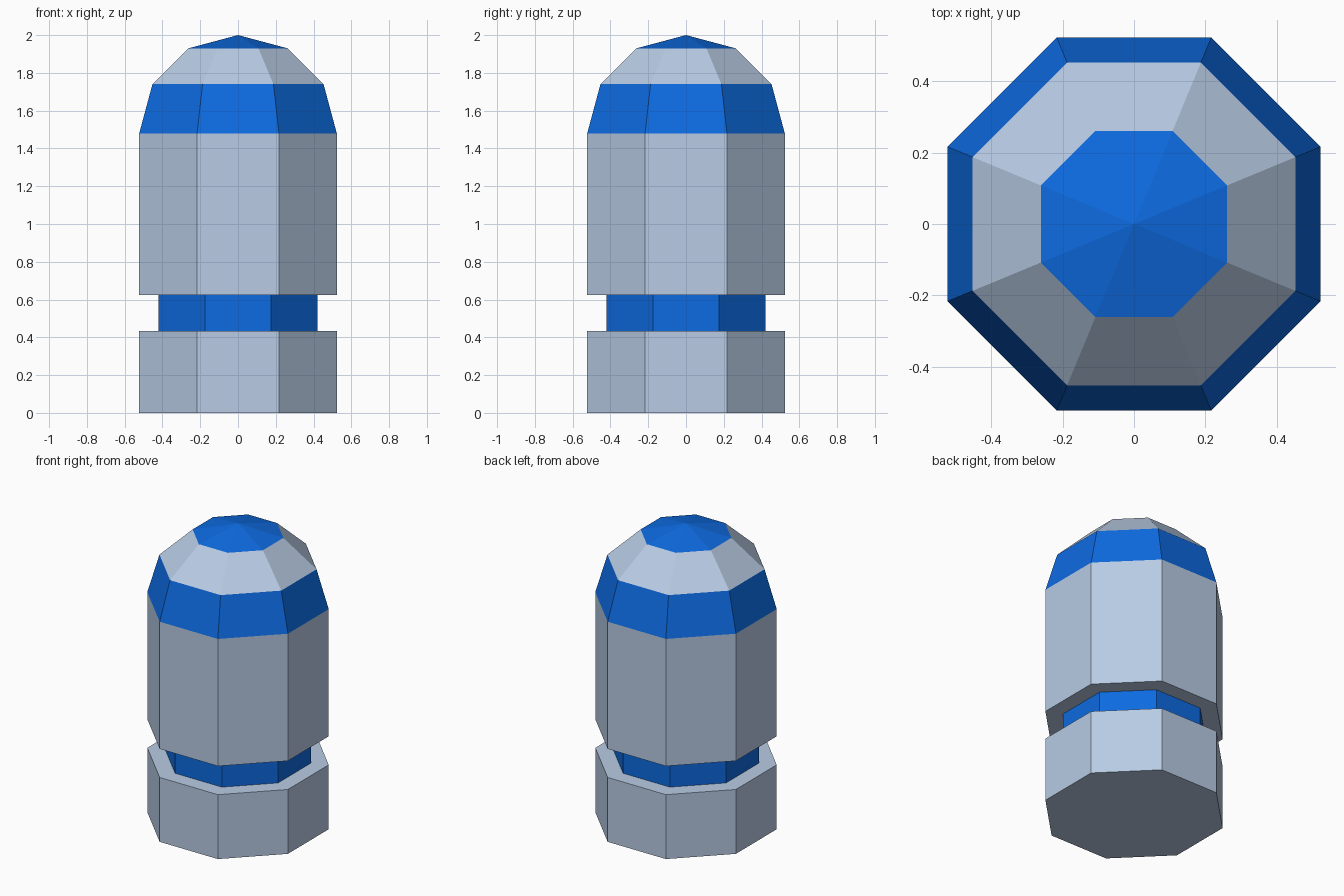
import bpy, bmesh
from math import sin, cos, pi, radians

if "Cube" in bpy.data.objects:
    bpy.data.objects.remove(bpy.data.objects["Cube"])

SIDES = 8
FLAT = 0.523                      # half width across the flats
SHOULDER, TOP = 1.48, 2.0


def material(name, rgb):
    mat = bpy.data.materials.new(name)
    mat.use_nodes = True
    color = (*rgb, 1.0)
    mat.diffuse_color = color
    mat.node_tree.nodes["Principled BSDF"].inputs["Base Color"].default_value = color
    return mat


grey = material("pale steel grey", (0.48, 0.60, 0.78))
blue = material("bright blue", (0.004, 0.145, 0.75))


def lathe(name, profile, mats, band_slots=None):
    """Revolve (half width, height) points into an eight-sided part."""
    bm = bmesh.new()
    rings = []
    for half, z in profile:
        r = half / cos(pi / SIDES)
        angles = [2 * pi * (i + 0.5) / SIDES for i in range(SIDES)]
        if half == 0:
            rings.append([bm.verts.new((0, 0, z))] * SIDES)
        else:
            rings.append([bm.verts.new((r * cos(a), r * sin(a), z)) for a in angles])
    for k, (low, high) in enumerate(zip(rings, rings[1:])):
        for i in range(SIDES):
            j = (i + 1) % SIDES
            corners = list(dict.fromkeys((low[i], low[j], high[j], high[i])))
            face = bm.faces.new(corners)
            face.material_index = band_slots[k] if band_slots else 0
    # Close the flat ends
    if profile[0][0] > 0:
        bm.faces.new(rings[0][::-1])
    if profile[-1][0] > 0:
        bm.faces.new(rings[-1])
    mesh = bpy.data.meshes.new(name)
    bm.to_mesh(mesh)
    bm.free()
    for mat in mats:
        mesh.materials.append(mat)
    obj = bpy.data.objects.new(name, mesh)
    bpy.context.collection.objects.link(obj)
    return obj


# Foot block, recessed neck
lathe("base", [(FLAT, 0), (FLAT, 0.433)], [grey])
lathe("neck", [(0.42, 0.433), (0.42, 0.625)], [blue])

# Main column with a faceted dome in alternating bands
dome = [(FLAT * cos(radians(a)), SHOULDER + (TOP - SHOULDER) * sin(radians(a)))
        for a in (0, 30, 60)]
lathe("body_and_dome", [(FLAT, 0.625)] + dome + [(0, TOP)],
      [grey, blue], band_slots=[0, 1, 0, 1])
